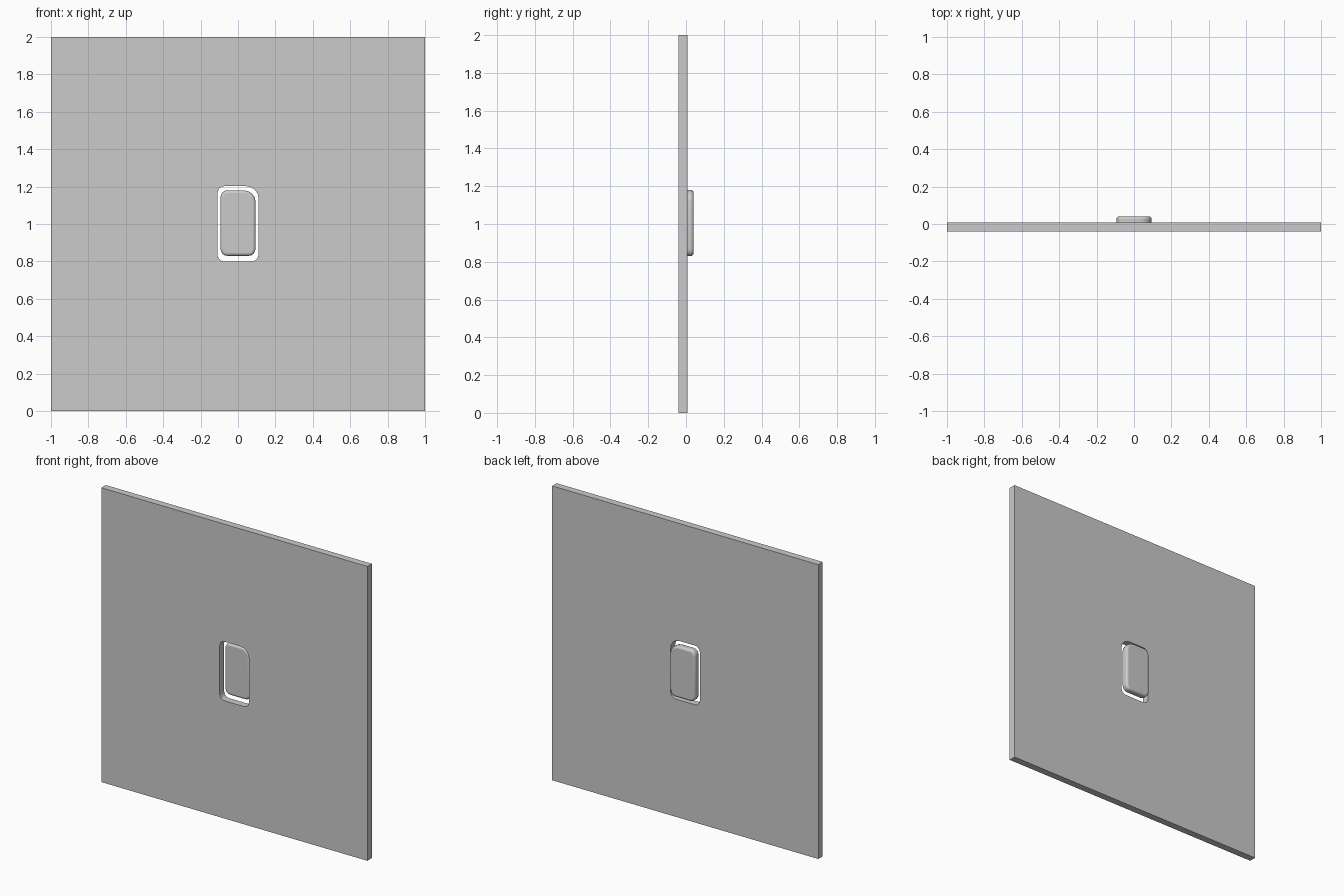
import bpy, bmesh, math

if "Cube" in bpy.data.objects:
    bpy.data.objects.remove(bpy.data.objects["Cube"])


def outline(x0, x1, z0, z1, radii, seg):
    """Rounded rectangle, corner order: top right, top left, bottom left, bottom right."""
    corners = [(x1, z1, -1, -1), (x0, z1, 1, -1), (x0, z0, 1, 1), (x1, z0, -1, 1)]
    pts = []
    for i, ((x, z, sx, sz), r) in enumerate(zip(corners, radii)):
        rx, rz = r
        if rx == 0:
            pts.append((x, z))
            continue
        for k in range(seg + 1):
            a = math.pi / 2 * (i + k / seg)
            pts.append((x + sx * rx + rx * math.cos(a), z + sz * rz + rz * math.sin(a)))
    return pts


def prism(name, pts, y0, y1):
    bm = bmesh.new()
    face = bm.faces.new([bm.verts.new((x, y0, z)) for x, z in pts])
    ext = bmesh.ops.extrude_face_region(bm, geom=[face])
    verts = [g for g in ext["geom"] if isinstance(g, bmesh.types.BMVert)]
    bmesh.ops.translate(bm, verts=verts, vec=(0, y1 - y0, 0))
    bmesh.ops.recalc_face_normals(bm, faces=bm.faces)
    mesh = bpy.data.meshes.new(name)
    bm.to_mesh(mesh)
    bm.free()
    obj = bpy.data.objects.new(name, mesh)
    bpy.context.collection.objects.link(obj)
    return obj


# Square wall panel
panel = prism("wall_panel", outline(-1, 1, 0, 2, [(0, 0)] * 4, 1), -0.04, 0.008)

# Rounded opening through the panel, with a larger top right corner
small = (0.035, 0.04)
opening = prism("opening_cutter",
                outline(-0.11, 0.11, 0.80, 1.202, [(0.065, 0.065)] + [small] * 3, 4),
                -0.1, 0.1)
opening.hide_render = True
opening.hide_viewport = True
cut = panel.modifiers.new("opening", 'BOOLEAN')
cut.operation = 'DIFFERENCE'
cut.solver = 'EXACT'
cut.object = opening

# Loose rounded plug standing proud of the back
plug = prism("plug",
             outline(-0.094, 0.094, 0.83, 1.18, [(0.065, 0.06)] + [small] * 3, 4),
             -0.01, 0.04)
bevel = plug.modifiers.new("soft_edges", 'BEVEL')
bevel.width = 0.014
bevel.segments = 3
bevel.limit_method = 'ANGLE'
bevel.angle_limit = math.radians(60)

bpy.ops.object.select_all(action='DESELECT')
plug.select_set(True)
bpy.context.view_layer.objects.active = plug
bpy.ops.object.shade_smooth_by_angle(angle=math.radians(40))
